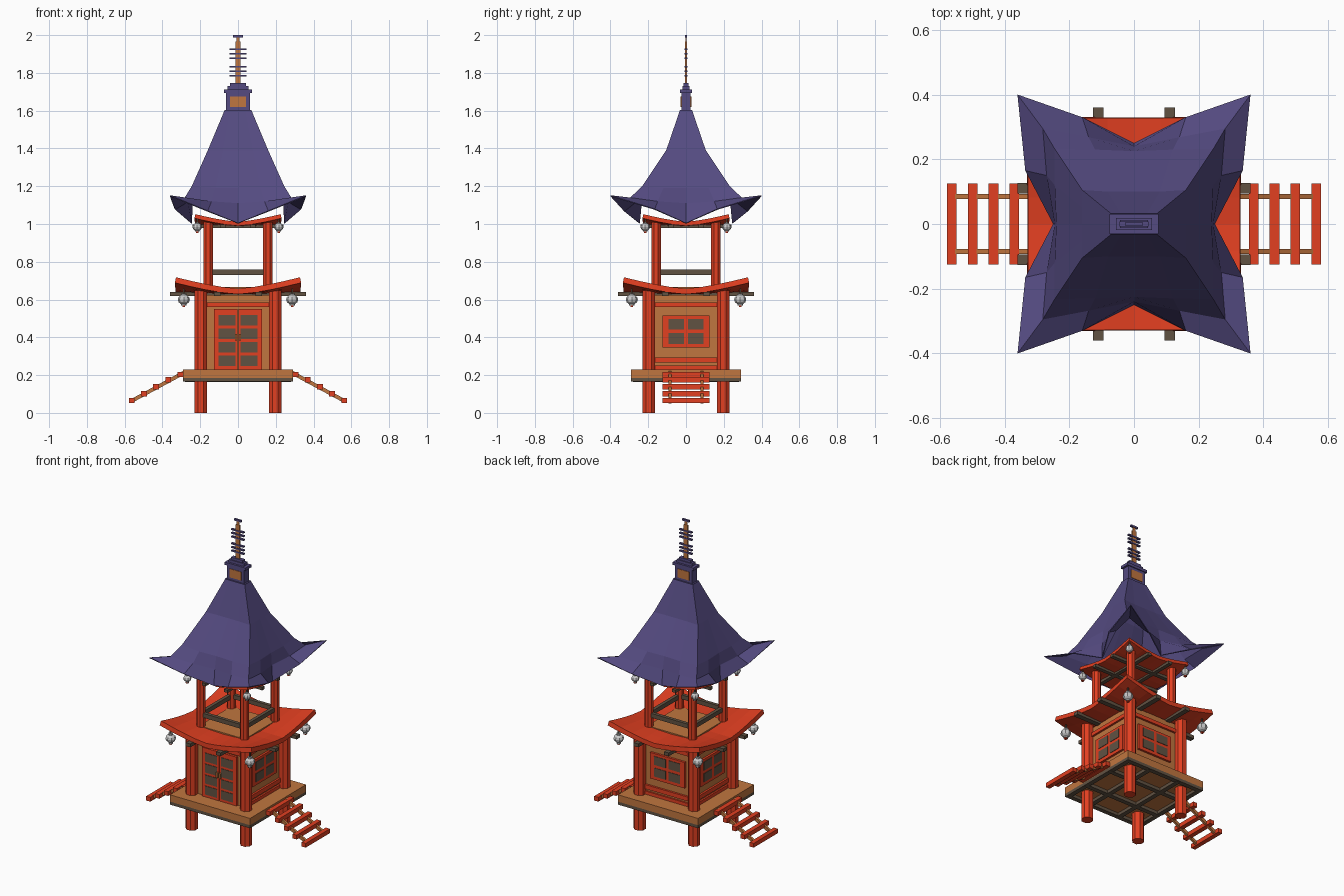
import bpy, bmesh, math
from mathutils import Matrix, Vector

if "Cube" in bpy.data.objects:
    bpy.data.objects.remove(bpy.data.objects["Cube"])


def material(name, rgb):
    m = bpy.data.materials.new(name)
    m.diffuse_color = (*rgb, 1)
    m.use_nodes = True
    m.node_tree.nodes["Principled BSDF"].inputs["Base Color"].default_value = m.diffuse_color
    return m


RED = material("red_paint", (0.76, 0.05, 0.015))
TAN = material("tan_wood", (0.53, 0.18, 0.05))
DARK = material("dark_wood", (0.12, 0.085, 0.055))
PURPLE = material("purple_tile", (0.09, 0.07, 0.22))
CORNERS = [(sx, sy) for sx in (-1, 1) for sy in (-1, 1)]


def finish(name, bm, mat=None):
    bmesh.ops.recalc_face_normals(bm, faces=bm.faces[:])
    me = bpy.data.meshes.new(name)
    bm.to_mesh(me)
    bm.free()
    ob = bpy.data.objects.new(name, me)
    bpy.context.collection.objects.link(ob)
    if mat:
        me.materials.append(mat)
    return ob


def boxes(name, items, mat, turns=(0,), pitch=0):
    """items: (centre, size) pairs, repeated at quarter turns around z."""
    bm = bmesh.new()
    for t in turns:
        for c, s in items:
            m = (Matrix.Rotation(t * math.pi / 2, 4, 'Z') @ Matrix.Translation(c)
                 @ Matrix.Rotation(pitch, 4, 'Y') @ Matrix.Diagonal((*s, 1)))
            bmesh.ops.create_cube(bm, size=1, matrix=m)
    return finish(name, bm, mat)


def posts(name, d, r, z0, z1, mat):
    bm = bmesh.new()
    for sx, sy in CORNERS:
        m = Matrix.Translation((sx * d, sy * d, (z0 + z1) / 2)) @ Matrix.Rotation(math.pi / 8, 4, 'Z')
        bmesh.ops.create_cone(bm, cap_ends=True, segments=8, radius1=r, radius2=r,
                              depth=z1 - z0, matrix=m)
    return finish(name, bm, mat)


def saddle_roof(name, half, z, lift, thick):
    """Square sheet whose corners sweep up."""
    bm = bmesh.new()
    bmesh.ops.create_grid(bm, x_segments=8, y_segments=8, size=half)
    for v in bm.verts:
        u, w = abs(v.co.x) / half, abs(v.co.y) / half
        v.co.z = z + lift * (u * w) ** 1.4
    ob = finish(name, bm, RED)
    mod = ob.modifiers.new("thickness", 'SOLIDIFY')
    mod.thickness, mod.offset = thick, -1


def lanterns(name, d, z, r):
    bm = bmesh.new()
    for sx, sy in CORNERS:
        m = Matrix.Translation((sx * d, sy * d, z))
        bmesh.ops.create_uvsphere(bm, u_segments=8, v_segments=6, radius=r,
                                  matrix=m @ Matrix.Diagonal((1, 1, 0.85, 1)))
        bmesh.ops.create_cone(bm, cap_ends=True, segments=8, radius1=r * .45, radius2=r * .45,
                              depth=r * 2, matrix=m)
    finish(name, bm)
    boxes(name + "_hooks", [((sx * d, sy * d, z + r * 1.3), (.008, .008, r)) for sx, sy in CORNERS], DARK)
    boxes(name + "_tassels", [((sx * d, sy * d, z - r * 1.05), (.015, .015, r * .4)) for sx, sy in CORNERS], RED)


def beams(name, offset, half, z, w, h):
    boxes(name, [((0, s * offset, z), (2 * half, w, h)) for s in (-1, 1)], DARK, (0, 1))


ALL = (0, 1, 2, 3)

# Platform and main posts
posts("main_post", 0.197, 0.037, 0, 0.65, RED)
boxes("platform", [((0, 0, .207), (.58, .58, .045))], TAN)
beams("platform_joist", 0.11, 0.28, 0.175, 0.03, 0.022)
boxes("platform_edge_joist", [((0, -.275, .175), (.58, .03, .02))], DARK, ALL)

# Ladders on both sides
steps = [(.305, .203), (.37, .175), (.434, .138), (.498, .102), (.563, .066)]
boxes("ladder_tread", [((x, 0, z), (.03, .25, .028)) for x, z in steps], RED, (0, 2))
a = math.atan2(.14, .26)
boxes("ladder_rail", [((.425, s * .085, .138), (.33, .015, .02)) for s in (-1, 1)], TAN, (0, 2), a)

# Lower room
boxes("room_wall", [((0, 0, .425), (.36, .36, .4))], TAN)
boxes("wall_lintel", [((0, -.182, .572), (.36, .022, .024))], RED, ALL)
boxes("wall_sill", [((0, -.182, .28), (.36, .022, .028)),
                    ((0, -.182, .24), (.36, .018, .022))], RED, (1, 2, 3))

# Double door at the front
boxes("door_leaf", [((s * .064, -.184, .39), (.124, .022, .32)) for s in (-1, 1)], RED)
boxes("door_pane", [((s * .058, -.194, z), (.088, .008, .056))
                    for s in (-1, 1) for z in (.275, .347, .419, .491)], DARK)
boxes("door_handle", [((s * .011, -.2, .4), (.012, .016, .035)) for s in (-1, 1)], TAN)

# Windows on the other three sides
boxes("window_frame", [((0, -.184, .43), (.25, .02, .17))], RED, (1, 2, 3))
boxes("window_pane", [((s * .052, -.193, z), (.083, .008, .056))
                      for s in (-1, 1) for z in (.394, .47)], DARK, (1, 2, 3))

# Lower roof
saddle_roof("lower_roof", 0.328, 0.658, 0.06, 0.03)
beams("lower_roof_beam", 0.11, 0.36, 0.63, 0.033, 0.022)
lanterns("lower_lantern", 0.287, 0.6, 0.032)

# Open upper storey
boxes("upper_floor", [((0, 0, .655), (.33, .33, .025))], TAN)
posts("upper_post", 0.158, 0.027, 0.65, 1.02, RED)
boxes("upper_railing", [((0, -.158, .744), (.29, .022, .028))], DARK, ALL)
saddle_roof("upper_eave", 0.226, 1.012, 0.04, 0.022)
beams("upper_eave_beam", 0.08, 0.24, 0.988, 0.025, 0.018)
lanterns("upper_lantern", 0.216, 0.984, 0.025)

# Sweeping main roof: one quarter, from ridge to eave, mirrored
rows = [
    [(0, -.033, 1.6), (.04, -.033, 1.6), (.072, -.033, 1.6), (.072, -.016, 1.6), (.072, 0, 1.6)],
    [(0, -.1, 1.39), (.08, -.1, 1.39), (.16, -.105, 1.39), (.16, -.05, 1.39), (.16, 0, 1.39)],
    [(0, -.225, 1.19), (.12, -.23, 1.19), (.245, -.232, 1.2), (.245, -.12, 1.19), (.24, 0, 1.19)],
    [(0, -.24, 1.11), (.14, -.268, 1.12), (.282, -.295, 1.14), (.27, -.15, 1.12), (.245, 0, 1.11)],
    [(0, -.25, 1.005), (.16, -.33, 1.07), (.36, -.4, 1.152), (.336, -.165, 1.08), (.25, 0, 1.005)],
]
bm = bmesh.new()
grid = [[bm.verts.new(p) for p in row] for row in rows]
for r in range(4):
    for c in range(4):
        bm.faces.new((grid[r][c], grid[r + 1][c], grid[r + 1][c + 1], grid[r][c + 1]))
bm.normal_update()
if sum((f.normal.z for f in bm.faces)) < 0:
    bmesh.ops.reverse_faces(bm, faces=bm.faces[:])
me = bpy.data.meshes.new("main_roof")
bm.to_mesh(me)
bm.free()
me.materials.append(PURPLE)
roof = bpy.data.objects.new("main_roof", me)
bpy.context.collection.objects.link(roof)
mir = roof.modifiers.new("mirror", 'MIRROR')
mir.use_axis = (True, True, False)
sol = roof.modifiers.new("thickness", 'SOLIDIFY')
sol.thickness, sol.offset = 0.006, -1

# Roof crown with stacked caps
boxes("crown", [((0, 0, 1.645), (.125, .05, .11)), ((0, 0, 1.601), (.144, .066, .006)),
                ((0, 0, 1.703), (.15, .062, .018)), ((0, 0, 1.72), (.11, .036, .02)),
                ((0, 0, 1.738), (.085, .025, .016))], PURPLE)
boxes("crown_panel", [((0, 0, 1.648), (.085, .056, .056))], TAN)

# Flat spire with rings
boxes("spire_pole", [((0, 0, 1.85), (.028, .009, .23)), ((0, 0, 1.975), (.018, .007, .04))], TAN)
boxes("spire_ring", [((0, 0, z), (.09, .014, .009)) for z in
                     (1.785, 1.808, 1.832, 1.877, 1.901, 1.925)]
      + [((0, 0, 1.994), (.052, .012, .012))], PURPLE)
